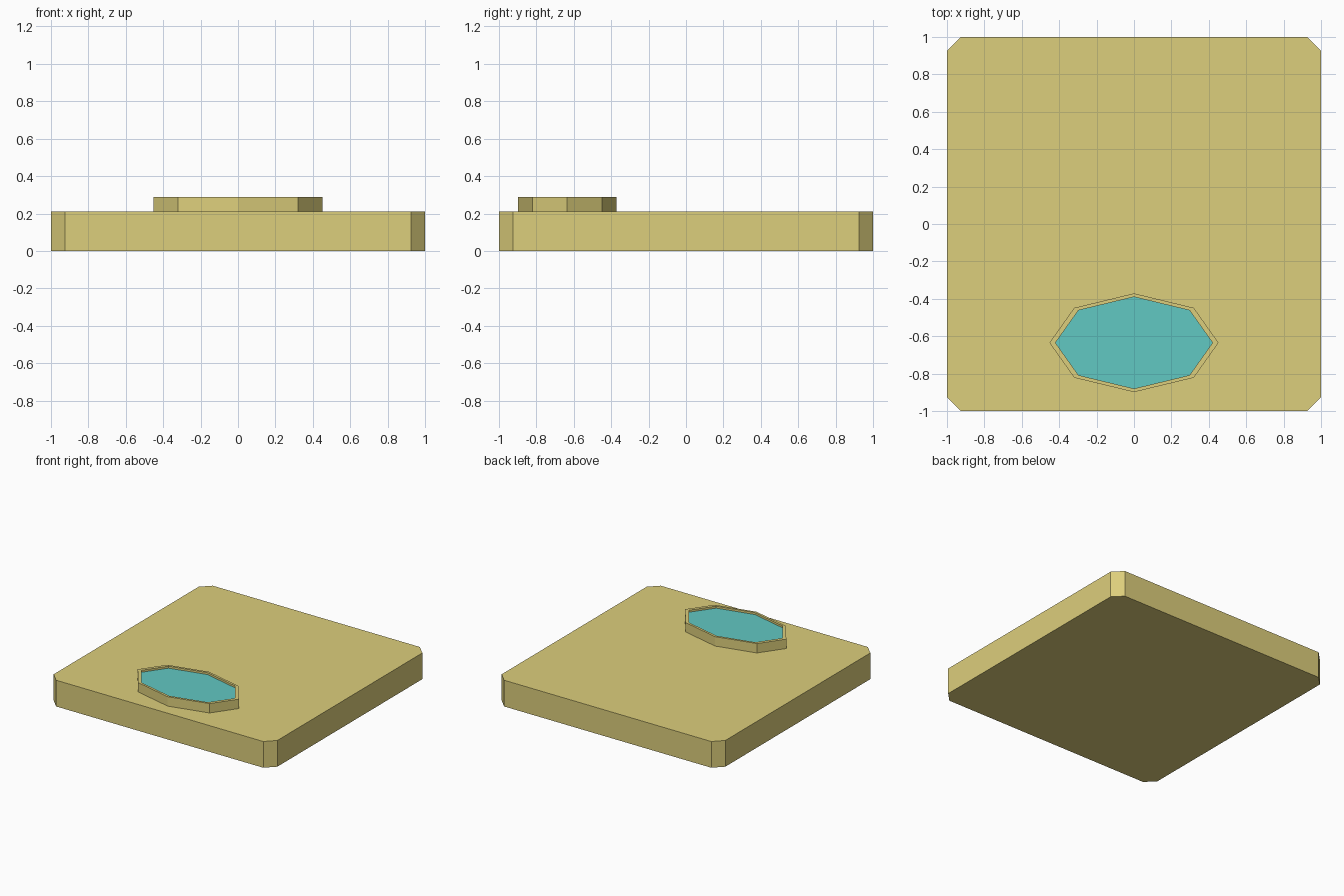
import bpy, bmesh
from math import cos, sin, pi

if "Cube" in bpy.data.objects:
    bpy.data.objects.remove(bpy.data.objects["Cube"])

CY = -0.635        # pool centre in y
SLAB_TOP = 0.212
RIM_TOP = 0.288


def material(name, color):
    m = bpy.data.materials.new(name)
    m.diffuse_color = color
    m.use_nodes = True
    m.node_tree.nodes["Principled BSDF"].inputs["Base Color"].default_value = m.diffuse_color
    return m


def oval(rx, ry, z):
    return [(rx * cos(i * pi / 4), CY + ry * sin(i * pi / 4), z) for i in range(8)]


def loft(name, rings, mat, cap_start=True, cap_end=True):
    """Bridge successive rings of points with quads and optionally cap the ends."""
    bm = bmesh.new()
    loops = [[bm.verts.new(p) for p in ring] for ring in rings]
    n = len(loops[0])
    for a, b in zip(loops, loops[1:]):
        for i in range(n):
            j = (i + 1) % n
            bm.faces.new((a[i], a[j], b[j], b[i]))
    if cap_start:
        bm.faces.new(loops[0][::-1])
    if cap_end:
        bm.faces.new(loops[-1])
    mesh = bpy.data.meshes.new(name)
    bm.to_mesh(mesh)
    bm.free()
    mesh.materials.append(mat)
    obj = bpy.data.objects.new(name, mesh)
    bpy.context.collection.objects.link(obj)
    return obj


sand = material("sand", (0.72, 0.62, 0.20, 1))
water = material("water", (0.12, 0.58, 0.54, 1))

# Square ground slab with clipped corners
c = 0.926
outline = [(1, -c), (1, c), (c, 1), (-c, 1), (-1, c), (-1, -c), (-c, -1), (c, -1)]
loft("ground_slab", [[(x, y, z) for x, y in outline] for z in (0, SLAB_TOP)], sand)

# Raised eight-sided rim, open in the middle
loft("pool_rim", [oval(0.452, 0.264, SLAB_TOP), oval(0.452, 0.264, RIM_TOP),
                  oval(0.42, 0.245, RIM_TOP), oval(0.42, 0.245, 0.272)],
     sand, cap_start=False, cap_end=False)

# Water surface just below the rim
loft("pool_water", [oval(0.42, 0.245, 0.272)], water, cap_start=False)
